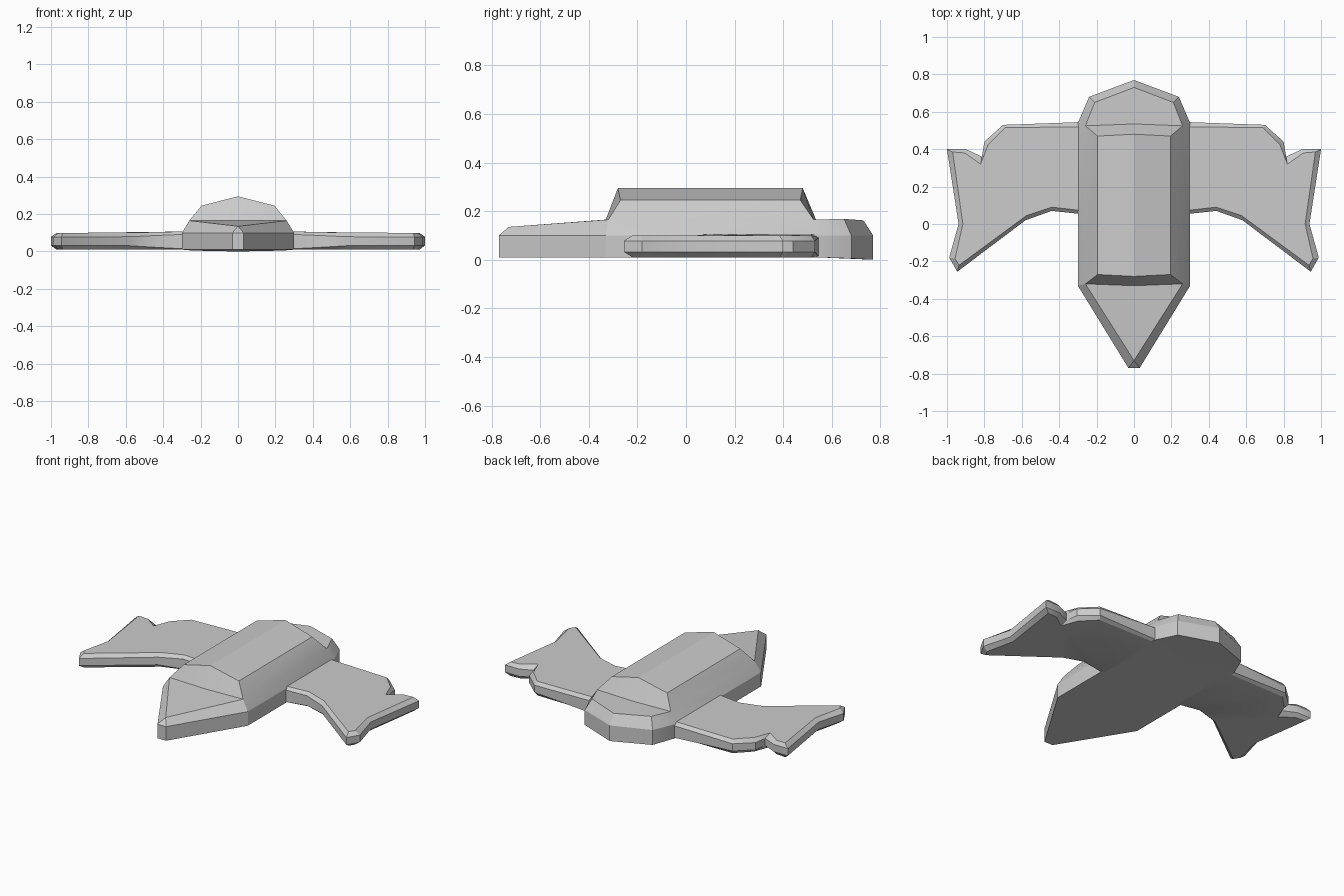
import bpy, bmesh, math

if "Cube" in bpy.data.objects:
    bpy.data.objects.remove(bpy.data.objects["Cube"])


def face(bm, pts):
    return bm.faces.new([bm.verts.new(p) for p in pts])


def loft(bm, rings):
    # skin between successive open outlines
    for a, b in zip(rings, rings[1:]):
        for i in range(len(a) - 1):
            face(bm, [a[i], a[i + 1], b[i + 1], b[i]])


def finish(bm, name):
    # weld, mirror to the other side, make a shaded object
    bmesh.ops.remove_doubles(bm, verts=bm.verts[:], dist=0.0005)
    bmesh.ops.mirror(bm, geom=bm.verts[:] + bm.edges[:] + bm.faces[:],
                     axis='X', merge_dist=0.0001)
    bmesh.ops.remove_doubles(bm, verts=bm.verts[:], dist=0.0005)
    bmesh.ops.recalc_face_normals(bm, faces=bm.faces[:])
    mesh = bpy.data.meshes.new(name)
    bm.to_mesh(mesh)
    bm.free()
    ob = bpy.data.objects.new(name, mesh)
    bpy.context.collection.objects.link(ob)
    bpy.ops.object.select_all(action='DESELECT')
    ob.select_set(True)
    bpy.context.view_layer.objects.active = ob
    bpy.ops.object.shade_smooth_by_angle(angle=math.radians(28))
    return ob


# Body: half hull outline, chamfered deck and raised faceted canopy
bm = bmesh.new()
outline = [(0, -.77), (.03, -.77), (.30, -.33), (.30, .54), (.24, .68), (0, .77)]
bottom_z = [.01, .01, .01, .01, .005, 0]
bottom = [(x, y, z) for (x, y), z in zip(outline, bottom_z)]
side = [(x, y, .10) for x, y in outline]
nose = (0, -.73, .135)
deck = [nose, nose, (.26, -.32, .165), (.26, .525, .165), (.21, .65, .168), (0, .73, .162)]
loft(bm, [bottom, side, deck])
face(bm, bottom[:4] + [(0, .54, .01)])
face(bm, [(0, .54, .01)] + bottom[3:])

base = [(0, -.33, .165), deck[2], deck[3], (0, .535, .165)]
roof = [(0, -.28, .295), (.195, -.27, .245), (.195, .47, .245), (0, .48, .295)]
loft(bm, [base, roof])
face(bm, roof)
face(bm, [nose, deck[2], base[0]])
face(bm, [base[3], deck[3], deck[4], deck[5]])
finish(bm, "body")

# Wings: outer edge outline and the inset outline of the flat faces
bm = bmesh.new()
outer = [(.28, .545), (.70, .53), (.80, .44), (.812, .36), (.90, .40), (1.0, .40),
         (.938, 0), (.988, -.18), (.945, -.255), (.58, .02), (.44, .07), (.28, .053)]
inner = [(.28, .52), (.69, .515), (.78, .425), (.82, .32), (.905, .38), (.97, .385),
         (.915, 0), (.957, -.185), (.935, -.22), (.575, .045), (.44, .09), (.28, .072)]


def root(x):
    # 1 at the body, 0 from mid wing outwards
    return max(0, min(1, (.6 - x) / .3))


low = [(x, y, .01) for x, y in inner]
mid_low = [(x, y, .032 - .018 * root(x)) for x, y in outer]
mid_high = [(x, y, .078 + .014 * root(x)) for x, y in outer]
high = [(x, y, .10 + .007 * root(x)) for x, y in inner]
rings = [low, mid_low, mid_high, high]
loft(bm, [r + r[:1] for r in rings])
face(bm, low)
face(bm, high)
finish(bm, "wings")
